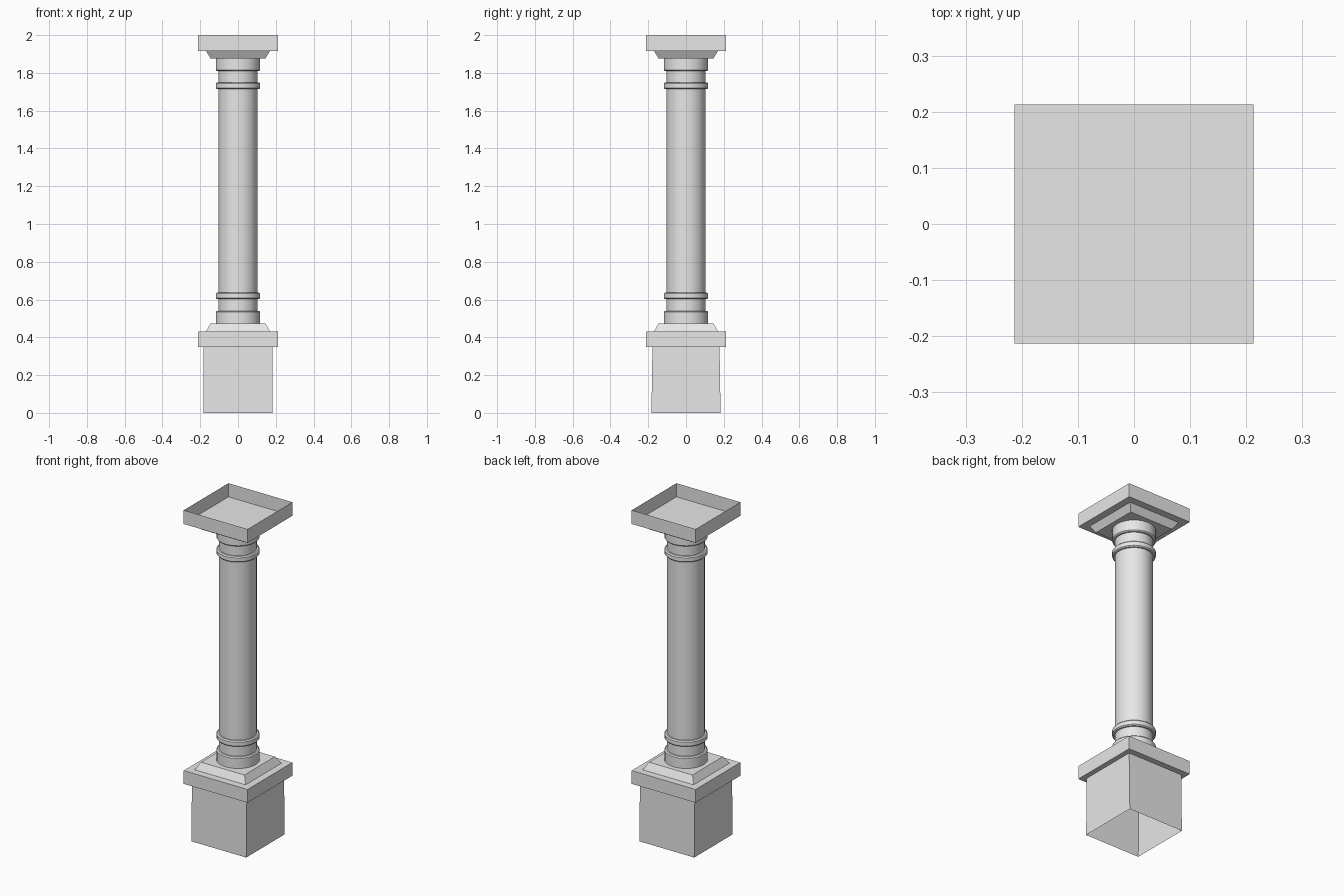
import bpy, bmesh, math

if "Cube" in bpy.data.objects:
    bpy.data.objects.remove(bpy.data.objects["Cube"], do_unlink=True)

stone = bpy.data.materials.new("grey stone")
stone.use_nodes = True
GREY = (0.8, 0.8, 0.8, 1)
stone.diffuse_color = GREY
stone.node_tree.nodes["Principled BSDF"].inputs["Base Color"].default_value = GREY


def turned(name, profile, sides, cap_bottom=False, cap_top=False):
    """Revolve (half width, height) pairs, listed upwards; four sides give a square."""
    square = sides == 4
    scale = math.sqrt(2) if square else 1
    bm = bmesh.new()
    rings = []
    for r, z in profile:
        ring = []
        for k in range(sides):
            a = math.tau * (k + 0.5) / sides
            ring.append(bm.verts.new((r * scale * math.cos(a), r * scale * math.sin(a), z)))
        rings.append(ring)
    for low, high in zip(rings, rings[1:]):
        for k in range(sides):
            n = (k + 1) % sides
            bm.faces.new((low[k], low[n], high[n], high[k]))
    if cap_bottom:
        bm.faces.new(rings[0][::-1])
    if cap_top:
        bm.faces.new(rings[-1])
    mesh = bpy.data.meshes.new(name)
    bm.to_mesh(mesh)
    bm.free()
    mesh.materials.append(stone)
    obj = bpy.data.objects.new(name, mesh)
    bpy.context.collection.objects.link(obj)
    if not square:
        bpy.ops.object.select_all(action='DESELECT')
        obj.select_set(True)
        bpy.context.view_layer.objects.active = obj
        bpy.ops.object.shade_smooth_by_angle(angle=math.radians(30))
    return obj


SLAB, STEP_WIDE, STEP_NARROW = 0.213, 0.17, 0.145

# Hollow pedestal, open underneath, with a slab and a sloped step on top
pedestal = turned("pedestal", [
    (0.183, 0), (0.183, 0.35), (SLAB, 0.35), (SLAB, 0.43),
    (STEP_WIDE, 0.43), (STEP_NARROW, 0.473)], 4, cap_top=True)
for v in pedestal.data.vertices:
    if 0.3 < v.co.z < 0.4 and abs(v.co.x) < 0.2:
        v.co.y *= 0.97

# Capital: sloped step widening into an open tray
turned("capital_tray", [
    (STEP_NARROW, 1.877), (STEP_WIDE, 1.917), (SLAB, 1.917), (SLAB, 2)],
    4, cap_bottom=True)
turned("tray_floor", [(SLAB, 1.917), (SLAB, 1.918)], 4, cap_top=True)

# Round shaft and the collars at its ends
SIDES, SHAFT, COLLAR, BEVEL = 32, 0.103, 0.118, 0.006
turned("shaft", [(SHAFT, 0.473), (SHAFT, 1.877)], SIDES)
turned("lower_collar", [
    (COLLAR, 0.473), (COLLAR, 0.54 - BEVEL), (COLLAR - BEVEL, 0.54), (SHAFT, 0.54)], SIDES)
turned("upper_collar", [
    (SHAFT, 1.81), (COLLAR - BEVEL, 1.81), (COLLAR, 1.81 + BEVEL), (COLLAR, 1.877)], SIDES)

# Thin bands around the shaft
for name, z in (("lower_band", 0.602), ("upper_band", 1.714)):
    top = z + 0.035
    turned(name, [
        (SHAFT, z), (COLLAR - BEVEL, z), (COLLAR, z + BEVEL),
        (COLLAR, top - BEVEL), (COLLAR - BEVEL, top), (SHAFT, top)], SIDES)
